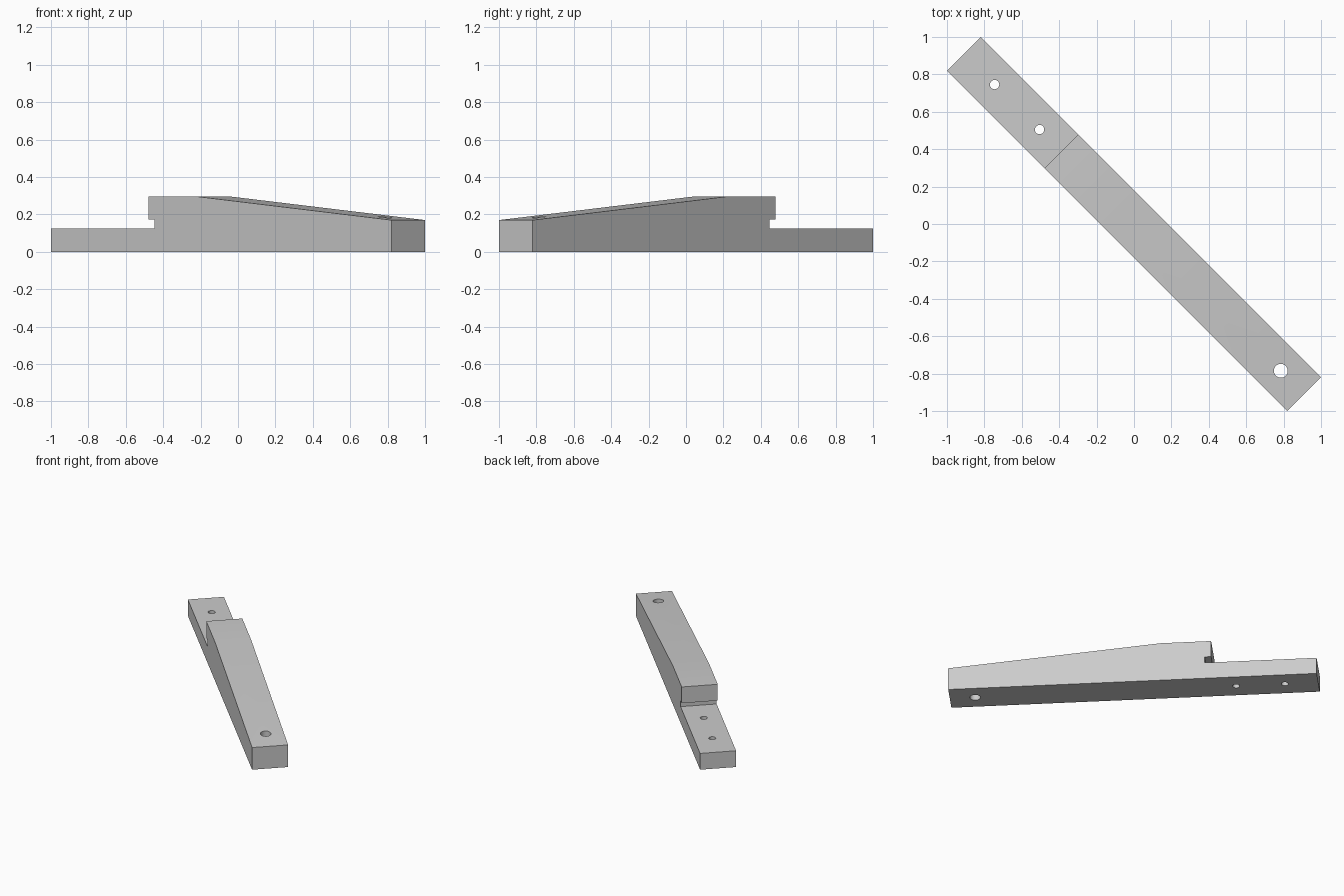
import bpy, bmesh, math
from mathutils import Matrix

cube = bpy.data.objects.get("Cube")
if cube:
    bpy.data.objects.remove(cube, do_unlink=True)

HALF, WIDTH = 1.287, 0.2546
TURN = Matrix.Rotation(math.radians(-45), 4, 'Z')

grey = bpy.data.materials.new("plain_grey")
grey.use_nodes = True
colour = (0.6, 0.6, 0.6, 1)
grey.diffuse_color = colour
grey.node_tree.nodes["Principled BSDF"].inputs["Base Color"].default_value = colour


def make_object(name, bm):
    bmesh.ops.recalc_face_normals(bm, faces=bm.faces)
    mesh = bpy.data.meshes.new(name)
    bm.to_mesh(mesh)
    bm.free()
    mesh.materials.append(grey)
    obj = bpy.data.objects.new(name, mesh)
    bpy.context.collection.objects.link(obj)
    return obj


# Side profile: low tongue, undercut step, flat top, long taper
profile = [(-HALF, 0), (HALF, 0), (HALF, 0.17), (-0.198, 0.297), (-0.55, 0.297),
           (-0.55, 0.172), (-0.505, 0.172), (-0.505, 0.125), (-HALF, 0.125)]
bm = bmesh.new()
side = bm.faces.new([bm.verts.new((u, -WIDTH / 2, z)) for u, z in profile])
ext = bmesh.ops.extrude_face_region(bm, geom=[side])
bmesh.ops.translate(bm, vec=(0, WIDTH, 0),
                    verts=[g for g in ext["geom"] if isinstance(g, bmesh.types.BMVert)])
bm.transform(TURN)
arm = make_object("tapered_arm", bm)

# Through holes: two in the tongue, a larger one in the tapered end
bm = bmesh.new()
for u, radius in [(-1.054, 0.025), (-0.714, 0.025), (1.11, 0.037)]:
    bmesh.ops.create_cone(bm, cap_ends=True, segments=32, radius1=radius, radius2=radius,
                          depth=1, matrix=Matrix.Translation((u, 0, 0.1)))
bm.transform(TURN)
cutter = make_object("hole_cutter", bm)

cut = arm.modifiers.new("holes", 'BOOLEAN')
cut.object = cutter
cut.operation = 'DIFFERENCE'
cut.solver = 'EXACT'
bpy.ops.object.select_all(action='DESELECT')
bpy.context.view_layer.objects.active = arm
arm.select_set(True)
bpy.ops.object.modifier_apply(modifier=cut.name)
bpy.data.objects.remove(cutter, do_unlink=True)
bpy.ops.object.shade_smooth_by_angle(angle=math.radians(30))
